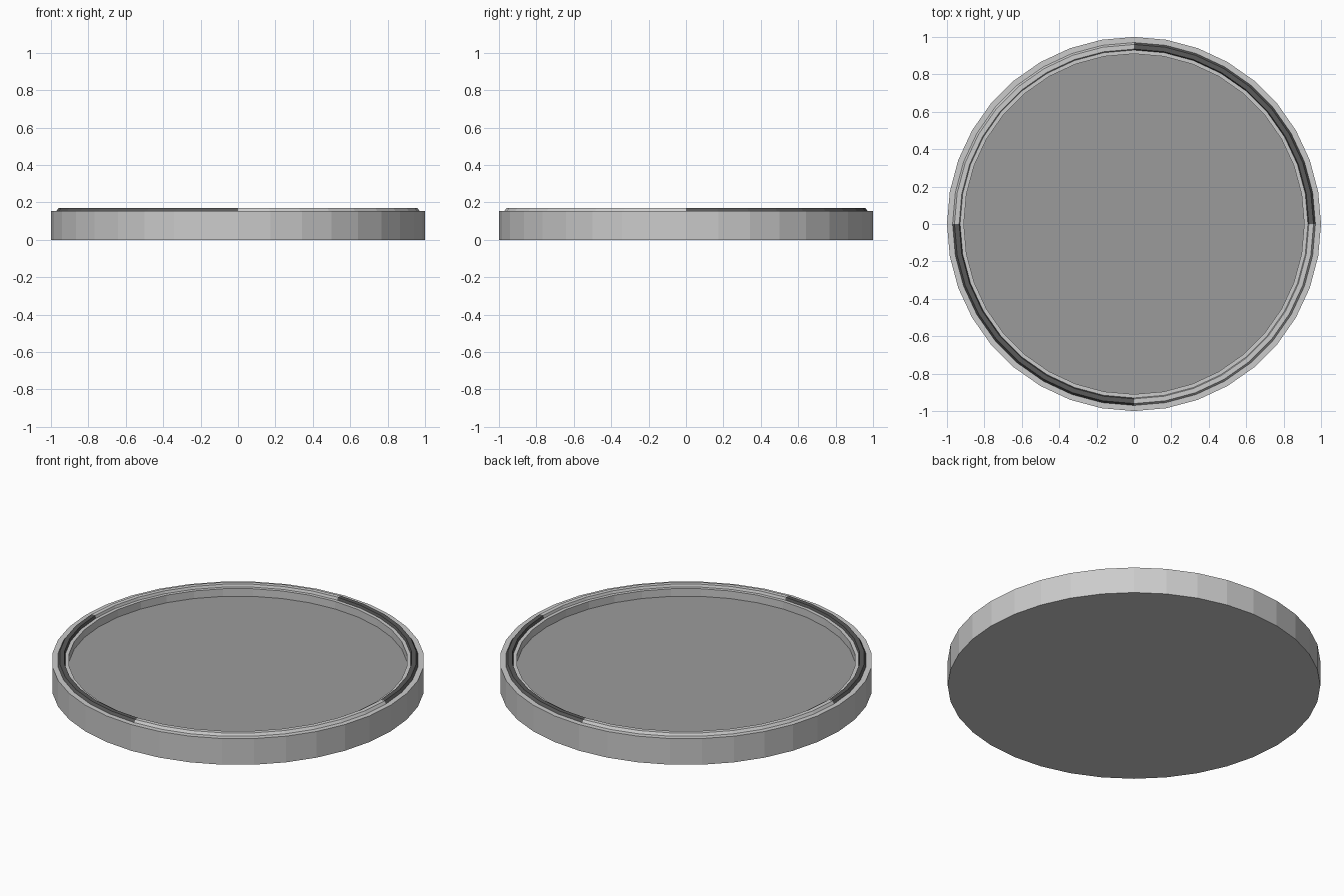
import bpy
import bmesh
import math

if "Cube" in bpy.data.objects:
    bpy.data.objects.remove(bpy.data.objects["Cube"])

SIDES = 36
RIM_Z = 0.155
FLOOR_Z = 0.11
INNER_R = 0.91


def material(name, grey, alpha=1.0):
    mat = bpy.data.materials.new(name)
    mat.diffuse_color = (grey, grey, grey, alpha)
    mat.use_nodes = True
    mat.node_tree.nodes["Principled BSDF"].inputs["Base Color"].default_value = mat.diffuse_color
    return mat


def lathe(name, profile, start=0, steps=SIDES, cap_bottom=False, cap_top=False, mat=None):
    """Sweep (radius, z) points counter-clockwise in 10 degree steps."""
    bm = bmesh.new()
    full = steps == SIDES
    columns = []
    for i in range(steps if full else steps + 1):
        a = 2 * math.pi * (start + i) / SIDES
        columns.append([bm.verts.new((r * math.cos(a), r * math.sin(a), z))
                        for r, z in profile])
    for i in range(steps):
        c, n = columns[i], columns[(i + 1) % len(columns)]
        for j in range(len(profile) - 1):
            bm.faces.new((c[j], n[j], n[j + 1], c[j + 1]))
    if cap_bottom:
        bm.faces.new([c[0] for c in reversed(columns)])
    if cap_top:
        bm.faces.new([c[-1] for c in columns])
    mesh = bpy.data.meshes.new(name)
    bm.to_mesh(mesh)
    bm.free()
    obj = bpy.data.objects.new(name, mesh)
    bpy.context.collection.objects.link(obj)
    if mat:
        mesh.materials.append(mat)
    return obj


dark = material("dark_grey", 0.1)
glass = material("tinted_glass", 0.33, 0.7)

# Round casing with flat underside and inner lip
lathe("casing", [(1, 0), (1, RIM_Z), (INNER_R, RIM_Z), (INNER_R, FLOOR_Z)],
      cap_bottom=True)

# Recessed see-through face
lathe("face_disc", [(INNER_R, FLOOR_Z)], cap_top=True, mat=glass)

# Raised ring in four quarters, alternately dark and light
ring = [(0.97, RIM_Z), (0.96, 0.17), (0.935, 0.17), (0.93, RIM_Z)]
for q in range(4):
    lathe("ring_quarter_%d" % (q + 1), ring, start=q * 9, steps=9,
          mat=dark if q % 2 == 0 else None)
